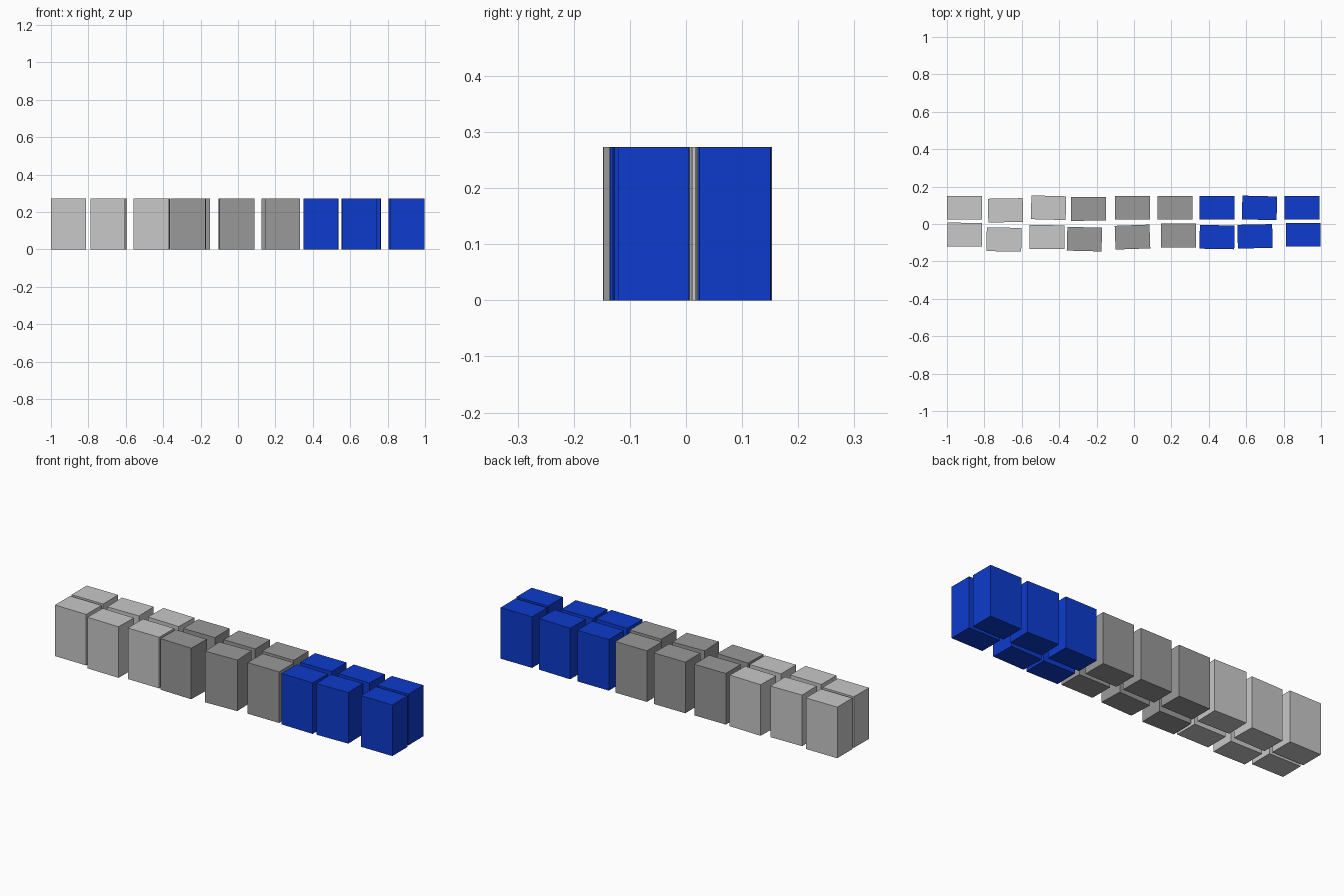
import bpy
import math

cube = bpy.data.objects.get("Cube")
if cube:
    bpy.data.objects.remove(cube, do_unlink=True)

WIDTH, DEPTH, HEIGHT = 0.186, 0.127, 0.273


def make_material(name, rgb):
    mat = bpy.data.materials.new(name)
    mat.use_nodes = True
    color = (*rgb, 1.0)
    mat.diffuse_color = color
    mat.node_tree.nodes["Principled BSDF"].inputs["Base Color"].default_value = color
    return mat


# Three colour groups along the length, three columns each
groups = [
    make_material("light grey", (0.58, 0.58, 0.58)),
    make_material("mid grey", (0.32, 0.32, 0.32)),
    make_material("blue", (0.004, 0.043, 0.61)),
]


def make_block(name, x, y, turn, mat):
    bpy.ops.mesh.primitive_cube_add(size=1, location=(x, y, HEIGHT / 2))
    block = bpy.context.object
    block.name = block.data.name = name
    block.scale = (WIDTH, DEPTH, HEIGHT)
    block.rotation_euler.z = math.radians(turn)
    block.data.materials.append(mat)


# Loosely placed blocks: x, y and turn in degrees
rows = {
    "back": [
        (-0.907, 0.087, 0), (-0.687, 0.073, 1), (-0.457, 0.087, -1.5),
        (-0.243, 0.081, 0.3), (-0.008, 0.087, 0), (0.219, 0.087, 0),
        (0.444, 0.087, 0), (0.671, 0.086, -1.5), (0.898, 0.087, 0.3),
    ],
    "front": [
        (-0.905, -0.057, -0.5), (-0.695, -0.083, -1), (-0.465, -0.07, -0.3),
        (-0.265, -0.081, -1.5), (-0.008, -0.07, 2), (0.238, -0.062, 0),
        (0.444, -0.07, -1), (0.647, -0.066, 1.2), (0.905, -0.058, 0),
    ],
}
for row, places in rows.items():
    for i, (x, y, turn) in enumerate(places):
        make_block(f"{row}_block_{i + 1}", x, y, turn, groups[i // 3])
